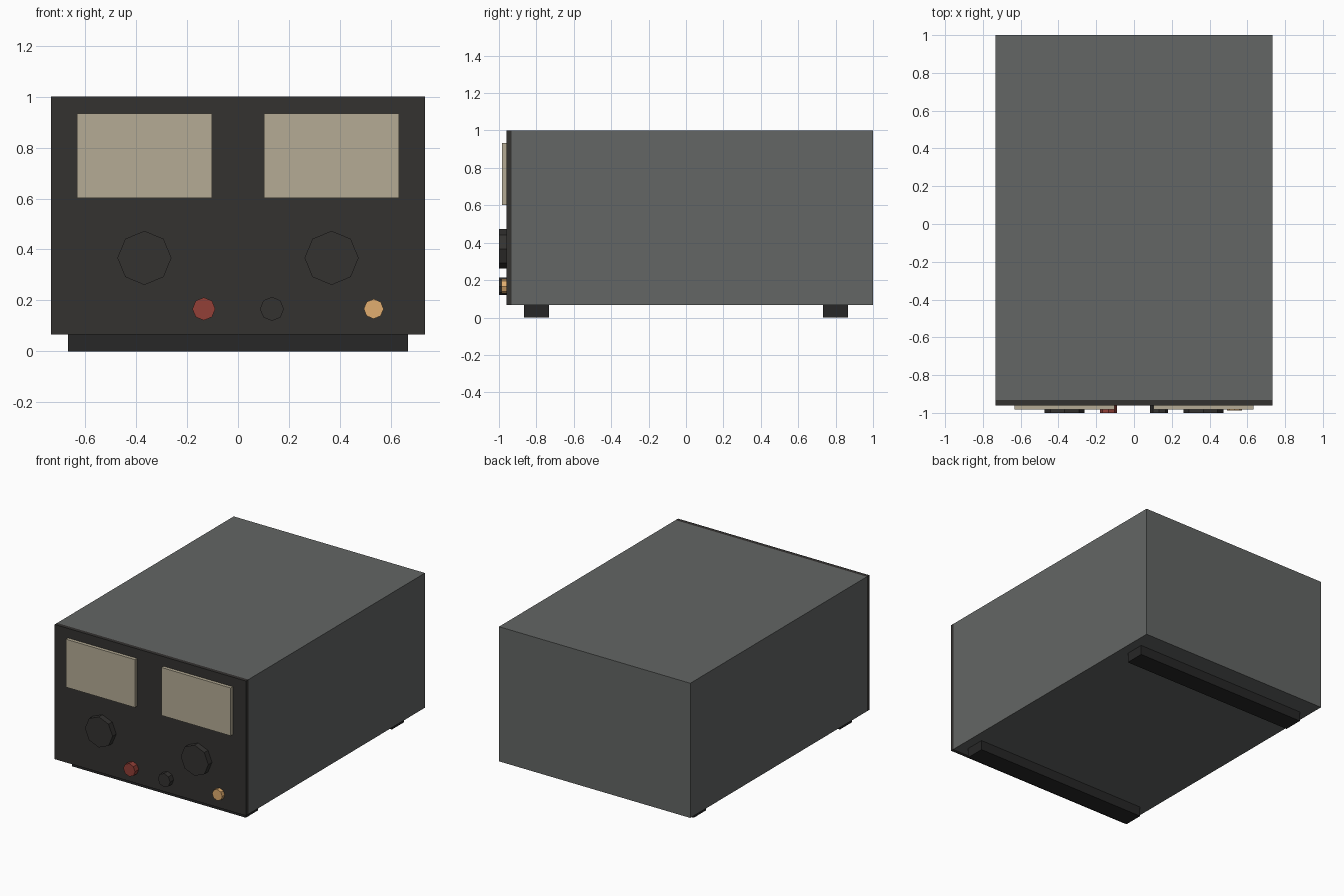
import bpy, bmesh
from math import pi
from mathutils import Matrix

if "Cube" in bpy.data.objects:
    bpy.data.objects.remove(bpy.data.objects["Cube"])


def material(name, r, g, b):
    m = bpy.data.materials.new(name)
    m.diffuse_color = (r, g, b, 1)
    m.use_nodes = True
    m.node_tree.nodes["Principled BSDF"].inputs["Base Color"].default_value = m.diffuse_color
    return m


CASE = material("case_grey", 0.125, 0.132, 0.128)
PANEL = material("panel_black", 0.034, 0.032, 0.030)
RUBBER = material("rubber_black", 0.02, 0.02, 0.02)
METER = material("meter_cream", 0.46, 0.41, 0.30)
RED = material("terminal_red", 0.29, 0.05, 0.038)
AMBER = material("lamp_amber", 0.75, 0.42, 0.16)


def finish(name, bm, mat):
    mesh = bpy.data.meshes.new(name)
    bm.to_mesh(mesh)
    bm.free()
    mesh.materials.append(mat)
    bpy.context.collection.objects.link(bpy.data.objects.new(name, mesh))


def box(name, x, y, z, mat):
    """Box from (min, max) ranges on each axis."""
    bm = bmesh.new()
    size = [b - a for a, b in (x, y, z)]
    mid = [(a + b) / 2 for a, b in (x, y, z)]
    bmesh.ops.create_cube(bm, size=1, matrix=Matrix.Translation(mid) @ Matrix.Diagonal((*size, 1)))
    finish(name, bm, mat)


def knob(name, x, z, r, front, mat):
    """Octagonal cylinder standing out of the panel towards -y."""
    bm = bmesh.new()
    back = -0.96
    place = Matrix.Translation((x, (front + back) / 2, z)) @ Matrix.Rotation(pi / 2, 4, 'X')
    bmesh.ops.create_cone(bm, cap_ends=True, segments=8, radius1=r, radius2=r,
                          depth=back - front, matrix=place)
    finish(name, bm, mat)


# Case and front panel
box("case", (-0.733, 0.733), (-0.933, 1.0), (0.067, 1.0), CASE)
box("front_panel", (-0.733, 0.733), (-0.96, -0.933), (0.067, 1.0), PANEL)

# Bar feet running across the underside
box("front_foot", (-0.667, 0.667), (-0.867, -0.733), (0, 0.067), RUBBER)
box("rear_foot", (-0.667, 0.667), (0.733, 0.867), (0, 0.067), RUBBER)

# Paired meters and dials
for side, s in (("left", -1), ("right", 1)):
    box(f"{side}_meter", sorted((s * 0.102, s * 0.632)), (-0.983, -0.96), (0.602, 0.934), METER)
    knob(f"{side}_dial", s * 0.367, 0.367, 0.106, -1.0, PANEL)

# Output terminals and pilot lamp
knob("red_terminal", -0.134, 0.167, 0.045, -1.0, RED)
knob("black_terminal", 0.133, 0.167, 0.047, -1.0, PANEL)
knob("pilot_lamp", 0.532, 0.167, 0.039, -0.987, AMBER)
